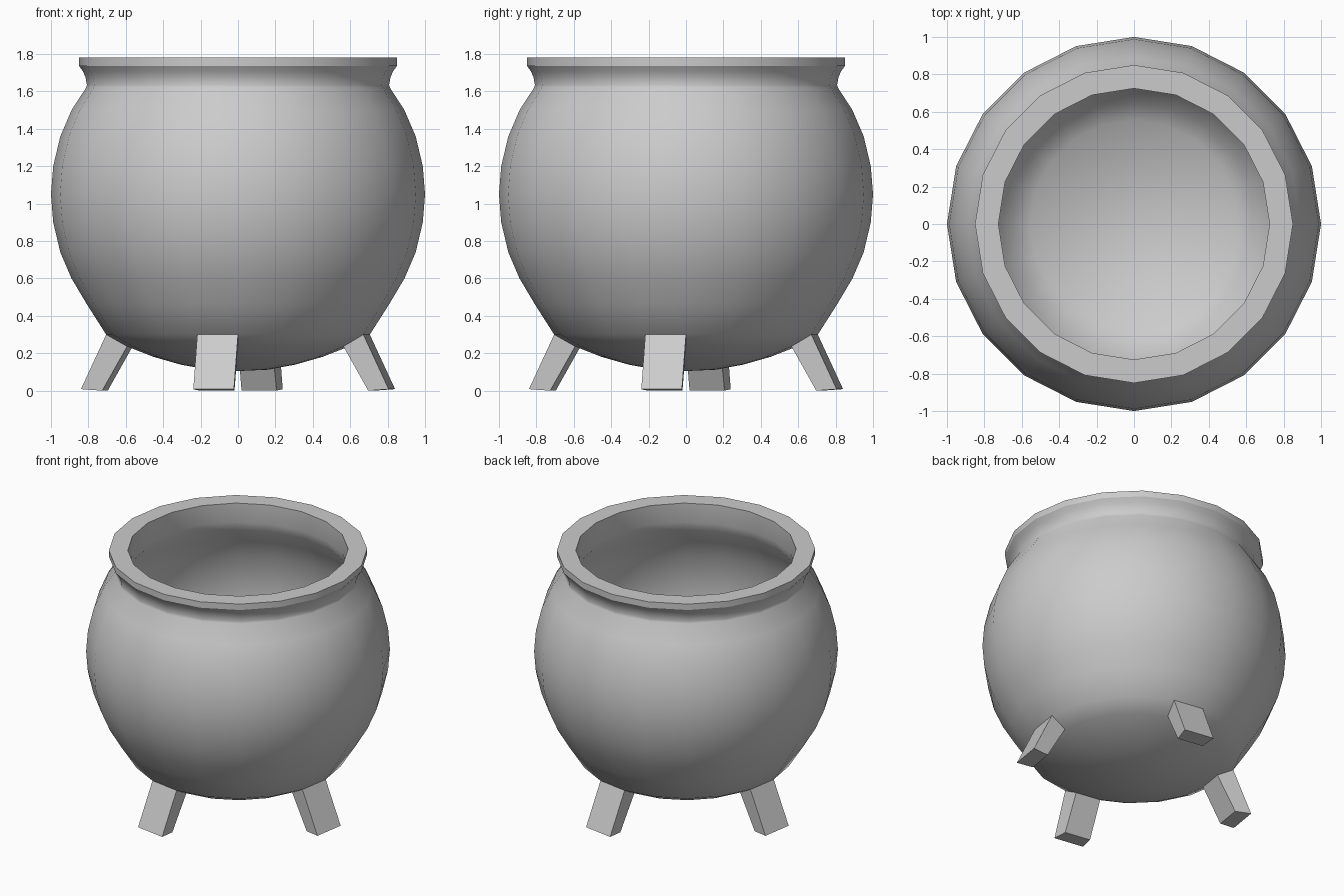
import bpy, bmesh, math
from mathutils import Vector

if "Cube" in bpy.data.objects:
    bpy.data.objects.remove(bpy.data.objects["Cube"])

SIDES = 20
WALL = 0.08


def finish(name, bm, smooth_angle=None):
    bmesh.ops.remove_doubles(bm, verts=bm.verts, dist=0.0005)
    bmesh.ops.recalc_face_normals(bm, faces=bm.faces)
    mesh = bpy.data.meshes.new(name)
    bm.to_mesh(mesh)
    bm.free()
    obj = bpy.data.objects.new(name, mesh)
    bpy.context.collection.objects.link(obj)
    if smooth_angle:
        bpy.ops.object.select_all(action='DESELECT')
        obj.select_set(True)
        bpy.context.view_layer.objects.active = obj
        bpy.ops.object.shade_smooth_by_angle(angle=math.radians(smooth_angle))
    return obj


# Pot: outside profile (radius, height) from the base up to the neck, then the flared lip
body = [(0, 0.105), (0.16, 0.112), (0.31, 0.14), (0.45, 0.18), (0.59, 0.235),
        (0.705, 0.30), (0.81, 0.465), (0.89, 0.60), (0.95, 0.74), (0.988, 0.90),
        (1.0, 1.05), (0.988, 1.20), (0.95, 1.36), (0.89, 1.50), (0.812, 1.62),
        (0.808, 1.635)]
lip = [(0.815, 1.675), (0.828, 1.705), (0.85, 1.737), (0.85, 1.78), (0.725, 1.78)]


def offset(points, thickness):
    """Inside of the wall: each point moved along its inward profile normal."""
    result = [(0, points[0][1] + thickness)]
    for a, p, b in zip(points, points[1:], points[2:]):
        d = (Vector(b) - Vector(a)).normalized()
        result.append((p[0] - d.y * thickness, p[1] + d.x * thickness))
    return result


inner = [(r, z) for r, z in offset(body, WALL)]
bm = bmesh.new()
verts = [bm.verts.new((r, 0, z)) for r, z in body + lip + [(0.727, 1.64)] + inner[::-1]]
edges = [bm.edges.new(pair) for pair in zip(verts, verts[1:])]
bmesh.ops.spin(bm, geom=verts + edges, cent=(0, 0, 0), axis=(0, 0, 1),
               angle=math.tau, steps=SIDES, use_merge=True)
finish("pot", bm, 31)


# Legs: splayed blocks, each under one facet of the pot, tops sunk into the wall
# sections are (radial distance, half width, height)
top = [(0.682, 0.11, 0.33), (0.569, 0.092, 0.265)]
foot = [(0.833, 0.11, 0.008), (0.72, 0.095, 0.0)]


def leg(name, angle):
    c, s = math.cos(angle), math.sin(angle)
    bm = bmesh.new()
    for r, w, z in top + foot:
        for t in (-w, w):
            bm.verts.new((r * c - t * s, r * s + t * c, z))
    v = list(bm.verts)
    for face in ((0, 1, 3, 2), (4, 5, 7, 6), (0, 1, 5, 4),
                 (2, 3, 7, 6), (0, 2, 6, 4), (1, 3, 7, 5)):
        bm.faces.new([v[i] for i in face])
    finish(name, bm)


for i, side in enumerate(("right", "back", "left", "front")):
    leg(side + "_leg", math.radians(90 * i - 9))
